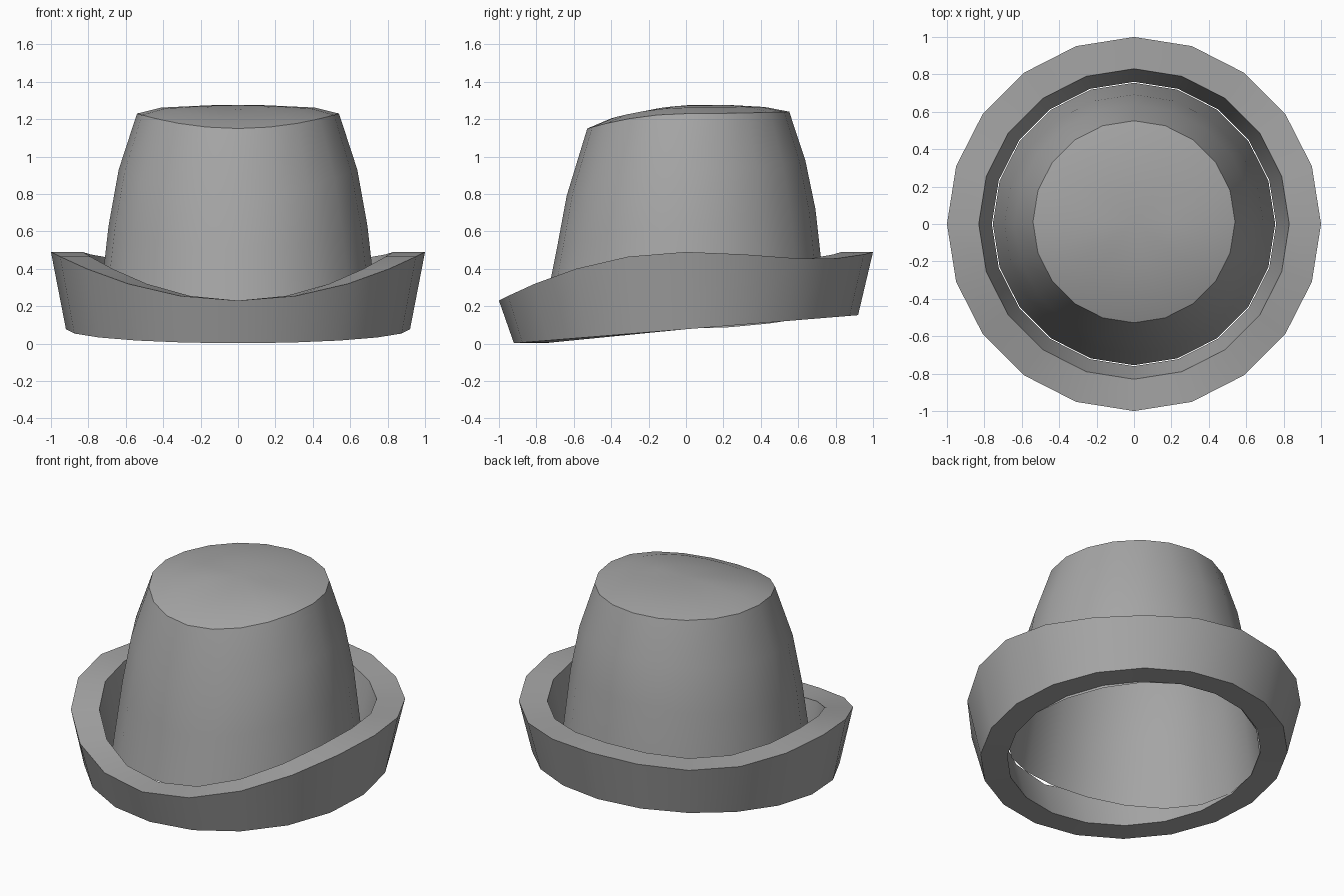
import bpy, bmesh, math

if "Cube" in bpy.data.objects:
    bpy.data.objects.remove(bpy.data.objects["Cube"], do_unlink=True)

SIDES = 20

# Single felt colour
felt = bpy.data.materials.new("grey_felt")
felt.use_nodes = True
felt.diffuse_color = (0.38, 0.38, 0.38, 1)
felt.node_tree.nodes["Principled BSDF"].inputs["Base Color"].default_value = (0.38, 0.38, 0.38, 1)


def ring(bm, radius, height, y_shift=0.0):
    """Ring of vertices whose height depends on the sine of the angle (-1 = front)."""
    verts = []
    for i in range(SIDES):
        a = 2 * math.pi * i / SIDES
        s = math.sin(a)
        verts.append(bm.verts.new((radius * math.cos(a), radius * s + y_shift, height(s))))
    return verts


def saddle(front, side, back):
    """Height profile blending from the sides to the front and the back."""
    return lambda s: side + ((front if s < 0 else back) - side) * s * s


def bridge(bm, low, high):
    for i in range(SIDES):
        j = (i + 1) % SIDES
        bm.faces.new((low[i], low[j], high[j], high[i]))


def finish(bm, name):
    mesh = bpy.data.meshes.new(name)
    bm.to_mesh(mesh)
    bm.free()
    mesh.materials.append(felt)
    obj = bpy.data.objects.new(name, mesh)
    bpy.context.collection.objects.link(obj)
    bpy.ops.object.select_all(action="DESELECT")
    obj.select_set(True)
    bpy.context.view_layer.objects.active = obj
    bpy.ops.object.shade_smooth_by_angle(angle=math.radians(30))
    return obj


# Upturned brim: a thick band with a tilted base and a dipped front
def brim_base(s):
    return 0.077 + 0.075 * s


def brim_top(s):
    if s < 0:
        return 0.49 - 0.26 * s * s
    return 0.49 - 0.15 * s * s * (1 - s * s)


bm = bmesh.new()
loops = [ring(bm, 0.92, brim_base), ring(bm, 1.0, brim_top),
         ring(bm, 0.83, brim_top), ring(bm, 0.76, brim_base)]
for k in range(4):
    bridge(bm, loops[k], loops[(k + 1) % 4])
finish(bm, "brim")

# Crown: open tapering shell with a gently domed top
# radius, front height, side height, back height, shift along y
crown_rings = [
    (0.755, 0.19, 0.08, 0.16, 0.0),
    (0.692, 0.50, 0.63, 0.72, 0.0),
    (0.638, 0.79, 0.93, 0.98, 0.0),
    (0.540, 1.15, 1.23, 1.24, 0.012),
    (0.410, 1.205, 1.262, 1.265, 0.012),
    (0.200, 1.25, 1.272, 1.277, 0.012),
]
bm = bmesh.new()
loops = [ring(bm, r, saddle(f, s, b), dy) for r, f, s, b, dy in crown_rings]
for low, high in zip(loops, loops[1:]):
    bridge(bm, low, high)
centre = bm.verts.new((0, 0.012, 1.275))
for i in range(SIDES):
    bm.faces.new((loops[-1][i], loops[-1][(i + 1) % SIDES], centre))
finish(bm, "crown")
